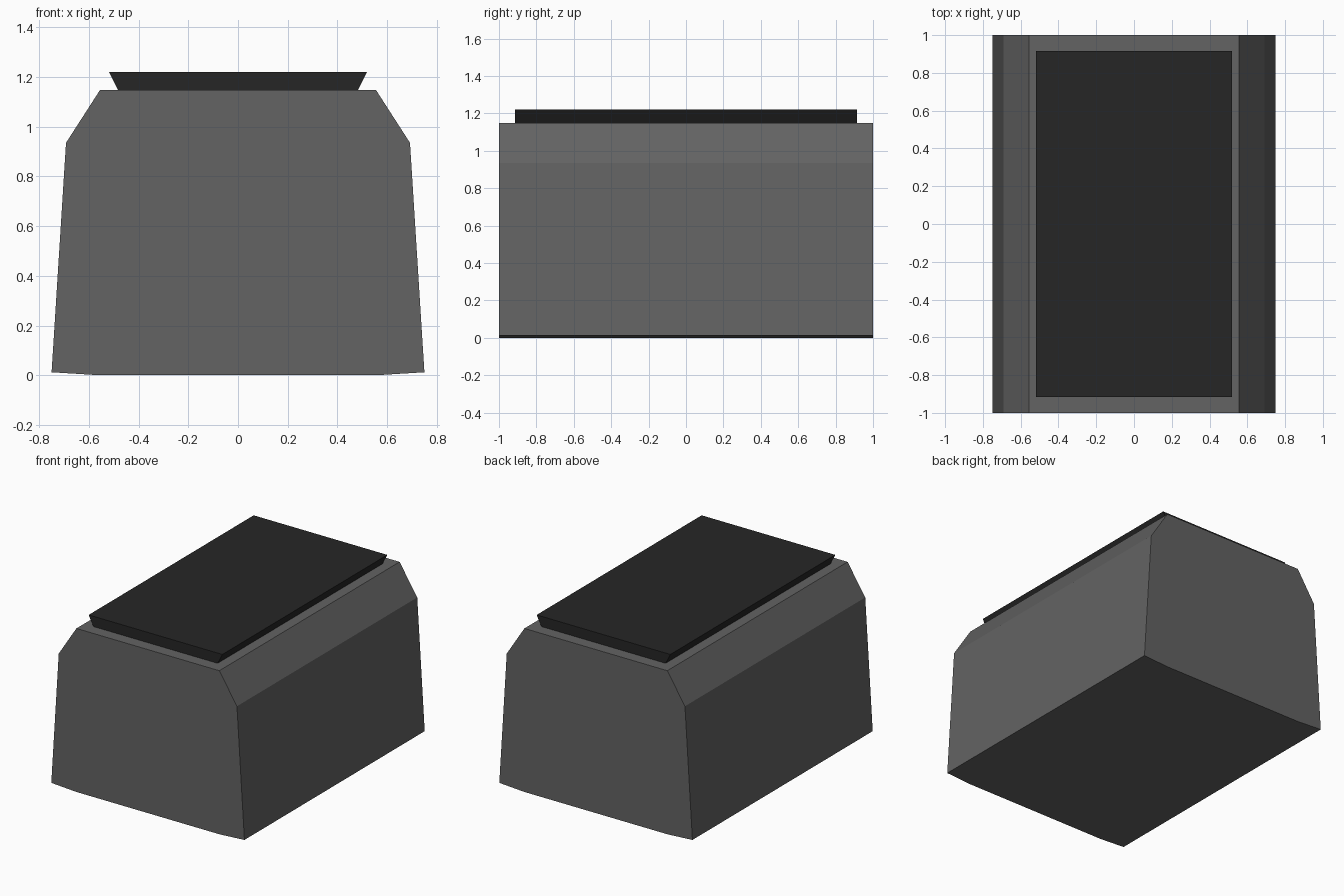
import bpy

if "Cube" in bpy.data.objects:
    bpy.data.objects.remove(bpy.data.objects["Cube"])


def material(name, value):
    mat = bpy.data.materials.new(name)
    mat.diffuse_color = (value, value, value, 1)
    mat.use_nodes = True
    mat.node_tree.nodes["Principled BSDF"].inputs["Base Color"].default_value = mat.diffuse_color
    return mat


def extrude_profile(name, half, half_length, mat):
    """Mirror a right-hand (x, z) outline and extrude it along y."""
    outline = half + [(-x, z) for x, z in reversed(half)]
    n = len(outline)
    verts = [(x, y, z) for y in (-half_length, half_length) for x, z in outline]
    faces = [tuple(range(n)), tuple(reversed(range(n, 2 * n)))]
    faces += [(i, i + n, (i + 1) % n + n, (i + 1) % n) for i in range(n)]
    mesh = bpy.data.meshes.new(name)
    mesh.from_pydata(verts, [], faces)
    mesh.materials.append(mat)
    obj = bpy.data.objects.new(name, mesh)
    bpy.context.collection.objects.link(obj)
    return obj


grey = material("dark grey", 0.125)
black = material("near black", 0.019)

# Main block with chamfered shoulders and slightly lifted bottom edges
extrude_profile("body", [(0.555, 0), (0.75, 0.012), (0.692, 0.935), (0.555, 1.148)], 1.0, grey)

# Flared plate on top
extrude_profile("top_plate", [(0.482, 1.147), (0.519, 1.22)], 0.915, black)
